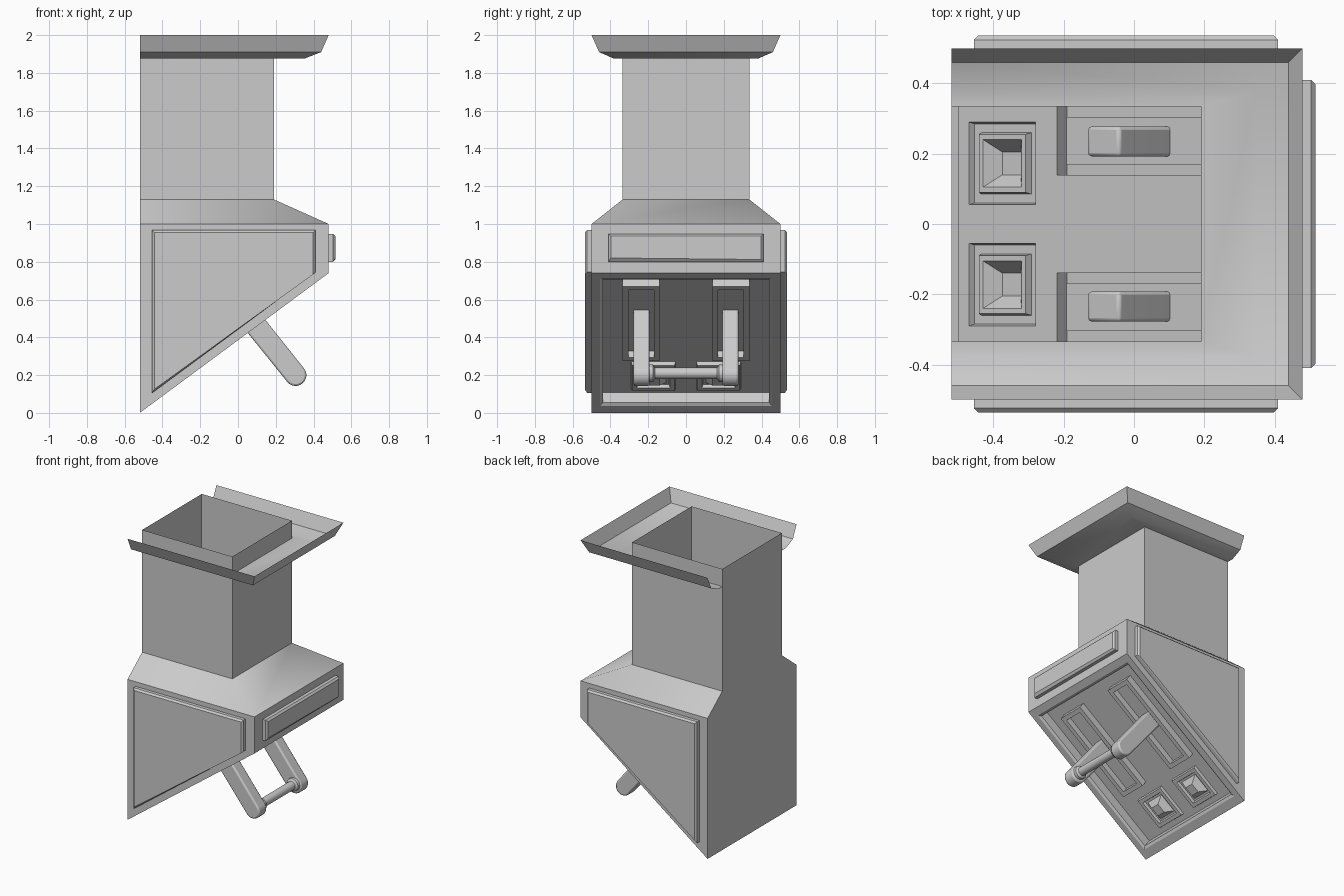
import bpy, bmesh, math
from mathutils import Vector

if "Cube" in bpy.data.objects:
    bpy.data.objects.remove(bpy.data.objects["Cube"])

L, R = -0.52, 0.48                       # wall side and room side in x
SLOPE = Vector((1.0, 0, 0.74)).normalized()
NORM = Vector((SLOPE.z, 0, -SLOPE.x))    # outward from the slanted underside
LEN = math.hypot(1.0, 0.74)


def slant(u, y, n=0.0):
    """Point on the slanted underside: u up the slope, n outward."""
    return Vector((L, y, 0)) + SLOPE * u + NORM * n


def add_object(name, bm, smooth=None):
    bmesh.ops.remove_doubles(bm, verts=bm.verts, dist=1e-5)
    bmesh.ops.recalc_face_normals(bm, faces=bm.faces)
    me = bpy.data.meshes.new(name)
    bm.to_mesh(me)
    bm.free()
    ob = bpy.data.objects.new(name, me)
    bpy.context.collection.objects.link(ob)
    if smooth:
        bpy.ops.object.select_all(action='DESELECT')
        ob.select_set(True)
        bpy.context.view_layer.objects.active = ob
        bpy.ops.object.shade_smooth_by_angle(angle=math.radians(smooth))
    return ob


def loft(bm, rings, closed=True, cap_start=False, cap_end=False):
    vs = [[bm.verts.new(p) for p in r] for r in rings]
    n = len(vs[0])
    for a, b in zip(vs, vs[1:]):
        for i in range(n if closed else n - 1):
            j = (i + 1) % n
            bm.faces.new((a[i], a[j], b[j], b[i]))
    if cap_start:
        bm.faces.new(vs[0])
    if cap_end:
        bm.faces.new(vs[-1])


def rect(x, y, z):
    return [(L, -y, z), (x, -y, z), (x, y, z), (L, y, z)]


def slant_rect(u0, u1, y0, y1, n, inset=0.0):
    u0, u1, y0, y1 = u0 + inset, u1 - inset, y0 + inset, y1 - inset
    return [slant(u0, y0, n), slant(u1, y0, n), slant(u1, y1, n), slant(u0, y1, n)]


# Wedge body walls and recessed underside rim
FLOOR = -0.075
U0, U1, YI = 0.08, 1.175, 0.44
bm = bmesh.new()
bottom = slant_rect(0, LEN, -0.5, 0.5, 0)
loft(bm, [rect(R, 0.5, 1.0), bottom,
          slant_rect(0.062, 1.193, -0.455, 0.455, 0),
          slant_rect(U0, U1, -YI, YI, -0.01),
          slant_rect(U0, U1, -YI, YI, FLOOR)])
add_object("body", bm)

# Recessed control panel, pierced where slots and lamps sit
slots = [(0.429, 1.092, 0.14, 0.335), (0.429, 1.092, -0.335, -0.14)]
lamps = [(0.118, 0.354, 0.055, 0.29), (0.118, 0.354, -0.29, -0.055)]
us = sorted({U0, U1} | {u for h in slots + lamps for u in h[:2]})
ys = sorted({-YI, YI} | {y for h in slots + lamps for y in h[2:]})
bm = bmesh.new()
for a, b in zip(us, us[1:]):
    for c, d in zip(ys, ys[1:]):
        u, y = (a + b) / 2, (c + d) / 2
        if not any(h[0] < u < h[1] and h[2] < y < h[3] for h in slots + lamps):
            bm.faces.new([bm.verts.new(p) for p in slant_rect(a, b, c, d, FLOOR)])
add_object("control_panel", bm)

# Raised slot frames and lamp fittings
for kind, holes, steps in (
        ("slot_frame", slots, [(0, FLOOR), (0, -0.025), (0.03, -0.025), (0.03, -0.068)]),
        ("lamp", lamps, [(0, FLOOR), (0.005, -0.055), (0.03, -0.055), (0.035, -0.075),
                         (0.05, -0.075), (0.085, -0.03)])):
    for i, h in enumerate(holes):
        bm = bmesh.new()
        loft(bm, [slant_rect(*h, n, s) for s, n in steps], cap_end=True)
        add_object(f"{kind}_{i + 1}", bm)

# Sloped shoulder and open chimney
bm = bmesh.new()
loft(bm, [rect(R, 0.5, 1.0), rect(0.19, 0.335, 1.13)])
add_object("shoulder", bm, 50)
bm = bmesh.new()
loft(bm, [rect(0.19, 0.335, 1.13), rect(0.19, 0.335, 2.0)])
add_object("chimney", bm)

# Crown trim on three sides
bm = bmesh.new()
loft(bm, [rect(*p) for p in ((0.19, 0.335, 1.875), (0.35, 0.38, 1.875),
                             (0.44, 0.46, 1.91), (R, 0.5, 2.0))], closed=False)
add_object("crown_trim", bm, 40)


# Raised panels with chamfered edges
def raised_panel(name, outline, to_3d, base, height):
    c = 0.012
    cx = sum(p[0] for p in outline) / len(outline)
    cz = sum(p[1] for p in outline) / len(outline)
    inner = [(p[0] + math.copysign(c, cx - p[0]), p[1] + math.copysign(c, cz - p[1]))
             for p in outline]
    inner[-1] = (inner[-1][0], outline[-1][1] + c * 1.7)
    bm = bmesh.new()
    loft(bm, [[to_3d(p, d) for p in o] for o, d in
              ((outline, base), (outline, base + height - c), (inner, base + height))],
         cap_end=True)
    add_object(name, bm)


side = [(-0.455, 0.967), (0.41, 0.967), (0.41, 0.745), (-0.455, 0.105)]
for s, label in ((-1, "front"), (1, "back")):
    raised_panel(f"{label}_panel", side, lambda p, d: (p[0], s * d, p[1]), 0.5, 0.036)
raised_panel("right_panel", [(-0.41, 0.948), (0.41, 0.948), (0.41, 0.8), (-0.41, 0.8)],
             lambda p, d: (d, p[0], p[1]), R, 0.036)

# Lever arms: straight bars with a rounded outer end
inner_end, outer_end = Vector((-0.088, 0, 0.69)), Vector((0.305, 0, 0.2))
axis = (outer_end - inner_end).normalized()
perp = Vector((-axis.z, 0, axis.x))
prof = [inner_end + perp * 0.059, inner_end - perp * 0.059]
for i in range(13):
    a = -math.pi / 2 + math.pi * i / 12
    prof.append(outer_end + (axis * math.cos(a) + perp * math.sin(a)) * 0.057)
for s, label in ((-1, "front"), (1, "back")):
    bm = bmesh.new()
    loft(bm, [[p + Vector((0, s * y, 0)) for p in prof] for y in (0.192, 0.278)],
         cap_start=True, cap_end=True)
    ob = add_object(f"{label}_lever_arm", bm, 40)
    bev = ob.modifiers.new("edge", 'BEVEL')
    bev.width, bev.segments = 0.01, 2

# Handle bar with collars at both ends
bm = bmesh.new()
rings = []
for y, r in ((-0.2, 0.048), (-0.175, 0.045), (-0.165, 0.03),
             (0.165, 0.03), (0.175, 0.045), (0.2, 0.048)):
    rings.append([outer_end + Vector((r * math.cos(k * math.pi / 10), y,
                                      0.01 + r * math.sin(k * math.pi / 10)))
                  for k in range(20)])
loft(bm, rings, cap_start=True, cap_end=True)
add_object("handle_bar", bm, 40)
